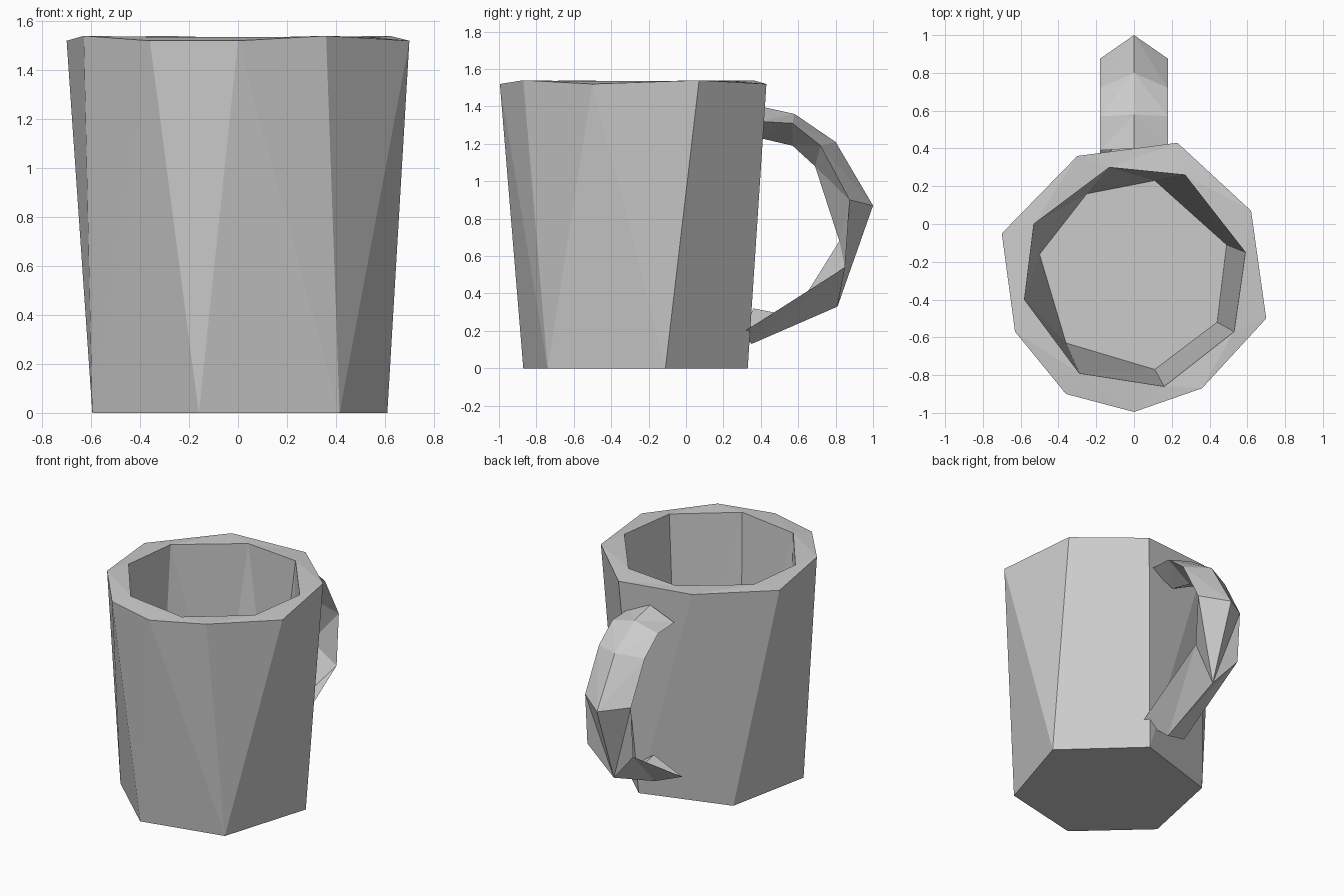
import bpy
import bmesh
from mathutils import Vector

cube = bpy.data.objects.get("Cube")
if cube:
    bpy.data.objects.remove(cube, do_unlink=True)

grey = bpy.data.materials.new("plain_grey")
grey.use_nodes = True
grey.diffuse_color = (0.6, 0.6, 0.6, 1)
grey.node_tree.nodes["Principled BSDF"].inputs["Base Color"].default_value = (0.6, 0.6, 0.6, 1)


def stitch(bm, a, b):
    """Join two closed rings of different counts with triangles, shortest diagonal first."""
    i = j = 0
    while i < len(a) or j < len(b):
        p, q = a[i % len(a)], b[j % len(b)]
        p2, q2 = a[(i + 1) % len(a)], b[(j + 1) % len(b)]
        step_a = j == len(b) or (i < len(a) and (p2.co - q.co).length <= (q2.co - p.co).length)
        bm.faces.new((p, q, p2) if step_a else (p, q, q2))
        if step_a:
            i += 1
        else:
            j += 1


def finish(bm, name):
    bmesh.ops.recalc_face_normals(bm, faces=bm.faces[:])
    mesh = bpy.data.meshes.new(name)
    bm.to_mesh(mesh)
    bm.free()
    mesh.materials.append(grey)
    obj = bpy.data.objects.new(name, mesh)
    bpy.context.collection.objects.link(obj)


# Cup: faceted rings from the underside, over the rim, down to the inner floor
base = [(-.16, -.87), (.415, -.74), (.61, -.11), (.14, .33), (-.47, .14), (-.595, -.47)]
rim = [(-.36, -.90), (0, -.995), (.36, -.87), (.70, -.50), (.62, .07),
       (.23, .43), (-.30, .36), (-.70, -.05), (-.63, -.57)]
rim_z = [1.52, 1.52, 1.54, 1.52, 1.54, 1.52, 1.54, 1.52, 1.54]
lip = [(-.29, -.79), (.16, -.86), (.53, -.57), (.59, -.15),
       (.27, .26), (-.13, .30), (-.53, 0), (-.58, -.40)]
floor = [(-.36, -.63), (.11, -.77), (.44, -.52), (.49, -.11),
         (.11, .23), (-.25, .16), (-.50, -.16)]

bm = bmesh.new()
rings = []
for points, heights in ((base, [0] * 6), (rim, rim_z), (lip, [1.535] * 8), (floor, [.12] * 7)):
    rings.append([bm.verts.new((x, y, z)) for (x, y), z in zip(points, heights)])
for lower, upper in zip(rings, rings[1:]):
    stitch(bm, lower, upper)
bm.faces.new(rings[0])
bm.faces.new(rings[-1])
finish(bm, "cup")

# Handle: diamond sections (outer ridge, side, inner ridge) swept round the loop
sections = [
    ((.40, 1.40), (.39, 1.32), (.40, 1.23)),
    ((.58, 1.36), (.57, 1.31), (.57, 1.19)),
    ((.80, 1.21), (.72, 1.19), (.69, 1.08)),
    ((1.0, .87), (.875, .90), (.82, .68)),
    ((.81, .33), (.85, .54), (.57, .28)),
    ((.35, .13), (.30, .19), (.36, .32)),
]
bm = bmesh.new()
loops = []
for outer, side, inner in sections:
    loops.append([bm.verts.new(Vector((x, *yz)))
                  for x, yz in ((0, outer), (.18, side), (0, inner), (-.18, side))])
for a, b in zip(loops, loops[1:]):
    for k in range(4):
        n = (k + 1) % 4
        # Split each panel the same way on both sides of the centre line
        c, d = (k, n) if k % 2 == 0 else (n, k)
        bm.faces.new((a[c], a[d], b[d]) if k % 3 else (a[c], a[d], b[c]))
        bm.faces.new((a[c], b[d], b[c]) if k % 3 else (a[d], b[d], b[c]))
bm.faces.new(loops[0])
bm.faces.new(loops[-1])
finish(bm, "handle")
